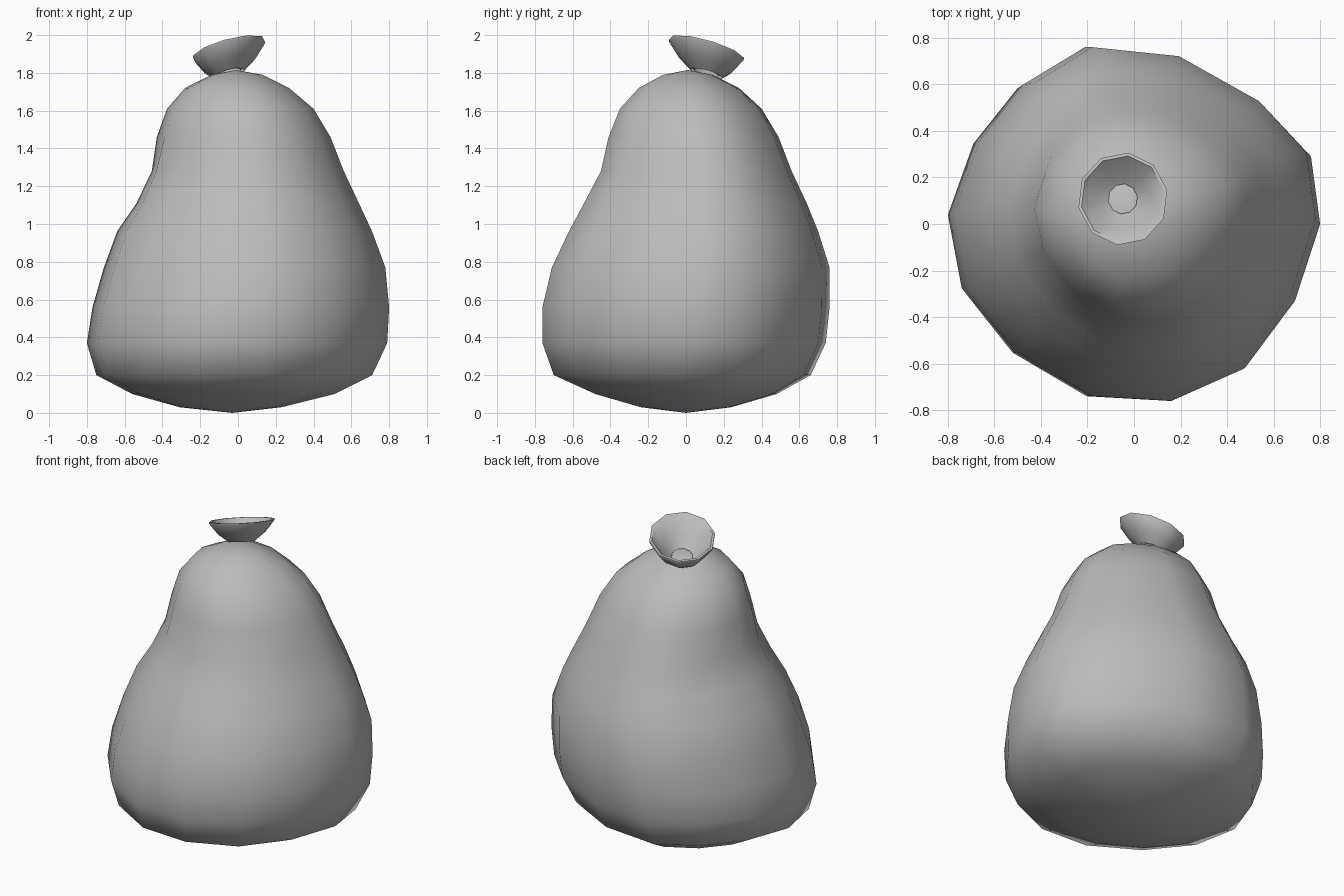
import bpy, bmesh, math

if "Cube" in bpy.data.objects:
    bpy.data.objects.remove(bpy.data.objects["Cube"])

grey = bpy.data.materials.new("sack grey")
grey.diffuse_color = (0.5, 0.5, 0.5, 1)
grey.use_nodes = True
grey.node_tree.nodes["Principled BSDF"].inputs["Base Color"].default_value = grey.diffuse_color


def lathe(name, rings, bottom=None, top=None):
    """Skin a list of equal-sized point rings, with optional end poles."""
    bm = bmesh.new()
    loops = [[bm.verts.new(p) for p in ring] for ring in rings]
    n = len(loops[0])
    for a, b in zip(loops, loops[1:]):
        for i in range(n):
            j = (i + 1) % n
            bm.faces.new((a[i], a[j], b[j], b[i]))
    for pole, loop in ((bottom, loops[0]), (top, loops[-1])):
        if pole:
            v = bm.verts.new(pole)
            for i in range(n):
                bm.faces.new((v, loop[i], loop[(i + 1) % n]))
    bmesh.ops.recalc_face_normals(bm, faces=bm.faces)
    mesh = bpy.data.meshes.new(name)
    bm.to_mesh(mesh)
    bm.free()
    obj = bpy.data.objects.new(name, mesh)
    bpy.context.collection.objects.link(obj)
    mesh.materials.append(grey)
    bpy.ops.object.select_all(action='DESELECT')
    obj.select_set(True)
    bpy.context.view_layer.objects.active = obj
    return obj


# Sack body: one uneven outline, fitted to the extents of each level
outline = [(.80, 0), (.76, .29), (.54, .52), (.17, .72), (-.23, .76), (-.50, .60), (-.69, .36),
           (-.80, .05), (-.74, -.27), (-.52, -.55), (-.20, -.74), (.15, -.76), (.47, -.62), (.69, -.33)]
# z, x min, x max, y min, y max, dent on the left side
levels = [
    (0.03, -.31, .23, -.24, .24, 0), (0.10, -.56, .51, -.48, .48, 0),
    (0.20, -.75, .71, -.70, .66, 0), (0.37, -.80, .79, -.76, .74, 0),
    (0.56, -.77, .80, -.76, .76, 0), (0.77, -.71, .78, -.71, .76, 0),
    (0.96, -.64, .71, -.62, .70, 0), (1.11, -.55, .64, -.54, .64, -.03),
    (1.28, -.475, .56, -.45, .56, -.05), (1.46, -.42, .49, -.41, .49, .03),
    (1.61, -.37, .40, -.35, .40, .02), (1.72, -.28, .27, -.25, .28, 0),
    (1.79, -.14, .13, -.12, .14, 0),
]
rings = []
for z, x0, x1, y0, y1, dent in levels:
    ring = []
    for ox, oy in outline:
        away = (math.atan2(oy, ox) - math.radians(160)) % math.tau
        away = min(away, math.tau - away)
        k = 1 + dent * math.exp(-(away / 0.5) ** 2)
        ring.append(((x0 + x1) / 2 + k * ox * (x1 - x0) / 1.6,
                     (y0 + y1) / 2 + k * oy * (y1 - y0) / 1.52, z))
    rings.append(ring)
lathe("sack_body", rings, (-.03, 0, 0), (-.01, .01, 1.815))
bpy.ops.object.shade_smooth()

# Gathered mouth: a tilted ten-sided funnel with a thin rim
profile = [(.085, 1.795), (.145, 1.845), (.200, 1.918), (.200, 1.928),
           (.186, 1.928), (.120, 1.850), (.065, 1.800)]
rings = []
for r, z in profile:
    ring = []
    for i in range(10):
        a = math.tau * (i + 0.3) / 10
        dx, dy = r * math.cos(a), r * math.sin(a)
        ring.append((-.048 + dx * .97, .108 + dy, z + .24 * dx - .27 * dy))
    rings.append(ring)
lathe("sack_mouth", rings)
bpy.ops.object.shade_smooth_by_angle(angle=math.radians(45))
